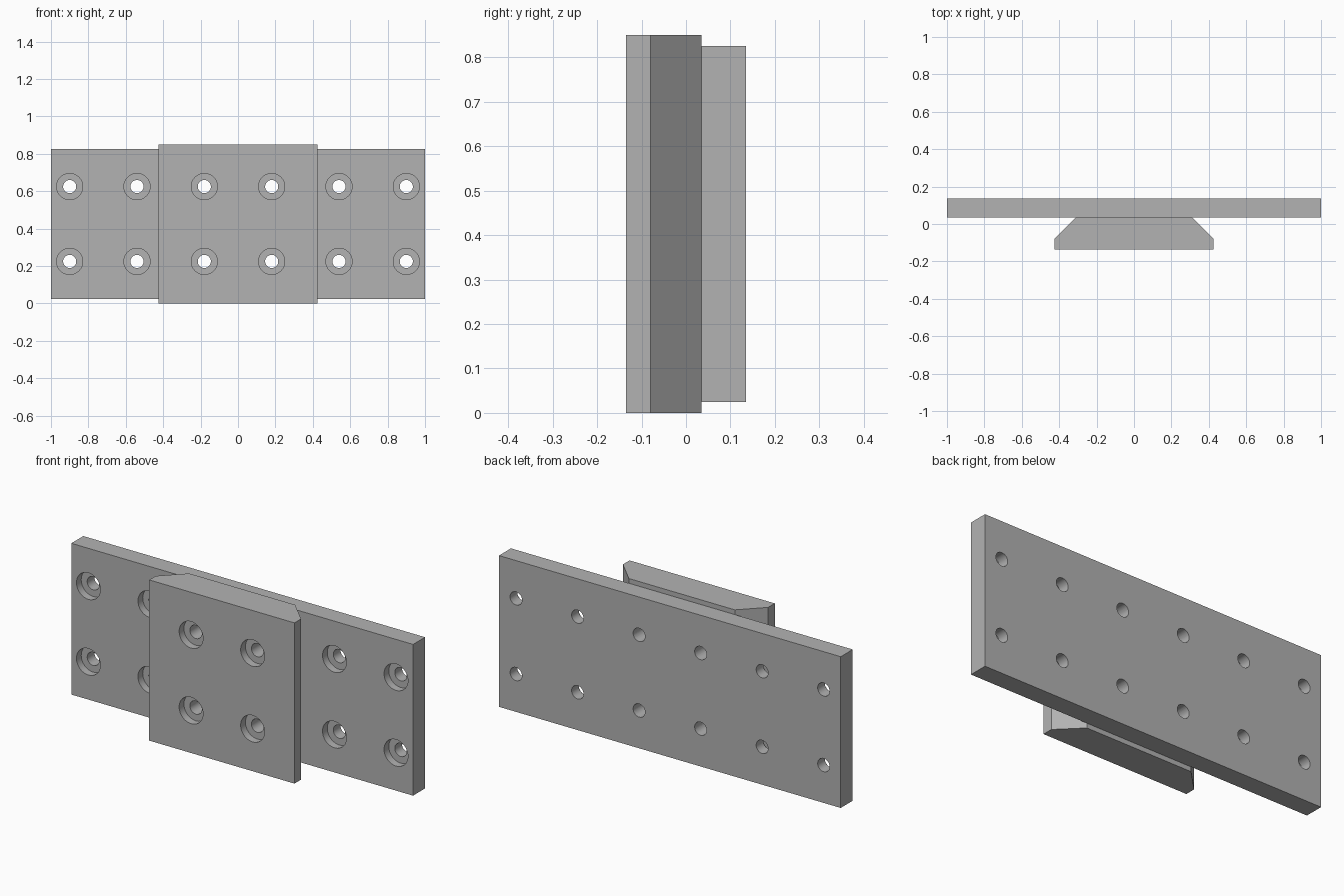
import bpy, bmesh, math
from mathutils import Matrix

if "Cube" in bpy.data.objects:
    bpy.data.objects.remove(bpy.data.objects["Cube"])

grey = bpy.data.materials.new("plain grey")
grey.diffuse_color = (0.448, 0.448, 0.448, 1)
grey.use_nodes = True
grey.node_tree.nodes["Principled BSDF"].inputs["Base Color"].default_value = grey.diffuse_color

BACK, SEAM, FRONT = 0.135, 0.035, -0.135   # y of plate back, joint, block front
ROWS = (0.225, 0.625)


def prism(name, outline, z0, z1):
    """Extrude an xy outline from z0 up to z1."""
    bm = bmesh.new()
    face = bm.faces.new([bm.verts.new((x, y, z0)) for x, y in outline])
    top = bmesh.ops.extrude_face_region(bm, geom=[face])["geom"]
    bmesh.ops.translate(bm, vec=(0, 0, z1 - z0),
                        verts=[v for v in top if isinstance(v, bmesh.types.BMVert)])
    bmesh.ops.recalc_face_normals(bm, faces=bm.faces)
    return to_object(name, bm)


def to_object(name, bm):
    mesh = bpy.data.meshes.new(name)
    bm.to_mesh(mesh)
    bm.free()
    mesh.materials.append(grey)
    obj = bpy.data.objects.new(name, mesh)
    bpy.context.collection.objects.link(obj)
    return obj


def drill(target, columns, y_face, bore_depth=0.04):
    """Cut counterbored through holes: a revolved stepped pin at every position."""
    far, near, step = BACK + 0.05, y_face - 0.05, y_face + bore_depth
    n = 48
    bm = bmesh.new()
    for x in columns:
        for z in ROWS:
            rings = []
            for r, y in ((0.07, near), (0.07, step), (0.035, step), (0.035, far)):
                rings.append([bm.verts.new((x + r * math.cos(2 * math.pi * i / n), y,
                                            z + r * math.sin(2 * math.pi * i / n)))
                              for i in range(n)])
            for a, b in zip(rings, rings[1:]):
                for i in range(n):
                    j = (i + 1) % n
                    bm.faces.new((a[i], a[j], b[j], b[i]))
            bm.faces.new(rings[0])
            bm.faces.new(rings[-1])
    bmesh.ops.recalc_face_normals(bm, faces=bm.faces)
    cutter = to_object(target.name + "_hole_cutter", bm)
    cutter.hide_render = True
    mod = target.modifiers.new("holes", 'BOOLEAN')
    mod.operation, mod.solver, mod.object = 'DIFFERENCE', 'EXACT', cutter
    bpy.context.view_layer.objects.active = target
    bpy.ops.object.select_all(action='DESELECT')
    target.select_set(True)
    bpy.ops.object.modifier_apply(modifier=mod.name)
    bpy.data.objects.remove(cutter)
    bpy.ops.object.shade_smooth_by_angle(angle=math.radians(30))


# Wide back plate, with the middle holes running plain behind the block
plate = prism("back_plate", [(-1, SEAM), (1, SEAM), (1, BACK), (-1, BACK)], 0.025, 0.825)
drill(plate, (-0.9, -0.54, 0.54, 0.9), SEAM)
drill(plate, (-0.18, 0.18), FRONT)

# Dovetail block on the front, narrowing towards the plate
block = prism("dovetail_block",
              [(-0.425, FRONT), (0.425, FRONT), (0.425, -0.08), (0.31, SEAM),
               (-0.31, SEAM), (-0.425, -0.08)], 0, 0.85)
drill(block, (-0.18, 0.18), FRONT)
